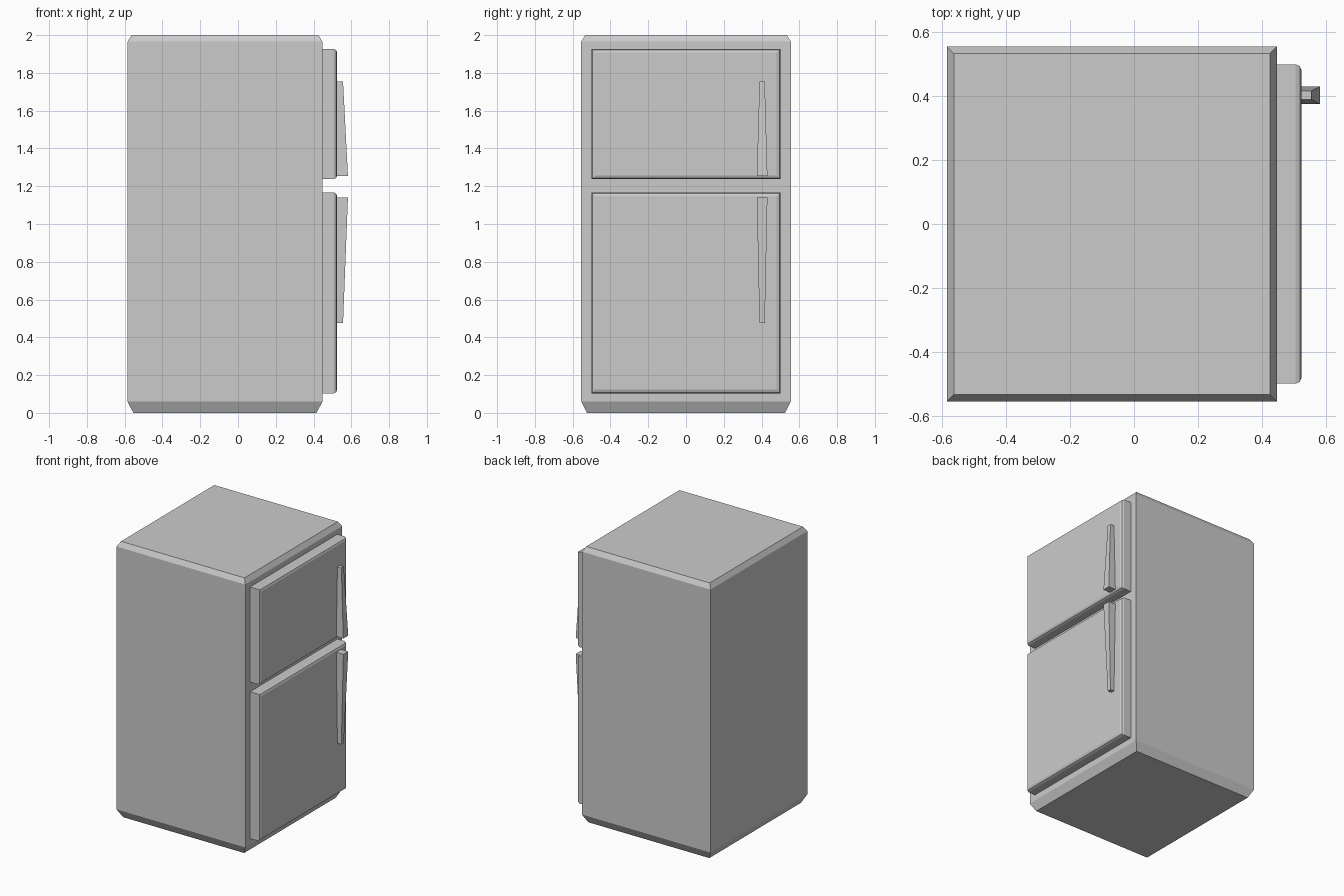
import bpy, bmesh

if "Cube" in bpy.data.objects:
    bpy.data.objects.remove(bpy.data.objects["Cube"])


def loft(name, rings):
    """Solid through a list of four-corner rings, capped at both ends."""
    bm = bmesh.new()
    loops = [[bm.verts.new(p) for p in ring] for ring in rings]
    for a, b in zip(loops, loops[1:]):
        for i in range(4):
            j = (i + 1) % 4
            bm.faces.new((a[i], a[j], b[j], b[i]))
    bm.faces.new(loops[0])
    bm.faces.new(loops[-1])
    bmesh.ops.recalc_face_normals(bm, faces=bm.faces)
    mesh = bpy.data.meshes.new(name)
    bm.to_mesh(mesh)
    bm.free()
    obj = bpy.data.objects.new(name, mesh)
    bpy.context.collection.objects.link(obj)
    return obj


def flat_ring(x0, x1, y0, y1, z):
    return [(x0, y0, z), (x1, y0, z), (x1, y1, z), (x0, y1, z)]


def upright_ring(x, y, z0, z1, inset):
    a, b, c = y - inset, z0 + inset, z1 - inset
    return [(x, -a, b), (x, a, b), (x, a, c), (x, -a, c)]


# Cabinet: sloped plinth edge at the bottom, small chamfer at the top
def cabinet_ring(z, i):
    return flat_ring(-0.585 + i, 0.447 - i, -0.555 + i, 0.555 - i, z)


loft("cabinet", [cabinet_ring(0, 0.031), cabinet_ring(0.06, 0),
                 cabinet_ring(1.965, 0), cabinet_ring(2, 0.021)])

# Doors: slabs with a two-step rounded front edge
for name, z0, z1 in (("freezer_door", 1.237, 1.927), ("fridge_door", 0.103, 1.168)):
    loft(name, [upright_ring(x, 0.5, z0, z1, i) for x, i in
                ((0.44, 0), (0.505, 0), (0.519, 0.006), (0.525, 0.02))])


# Handles: tapered bars, thick ends facing each other at the door gap
def handle_ring(z, depth, half):
    return flat_ring(0.515, depth, 0.403 - half, 0.403 + half, z)


for name, thick_z, thin_z in (("freezer_handle", 1.255, 1.754), ("fridge_handle", 1.14, 0.475)):
    loft(name, [handle_ring(thick_z, 0.582, 0.028), handle_ring(thin_z, 0.556, 0.014)])
